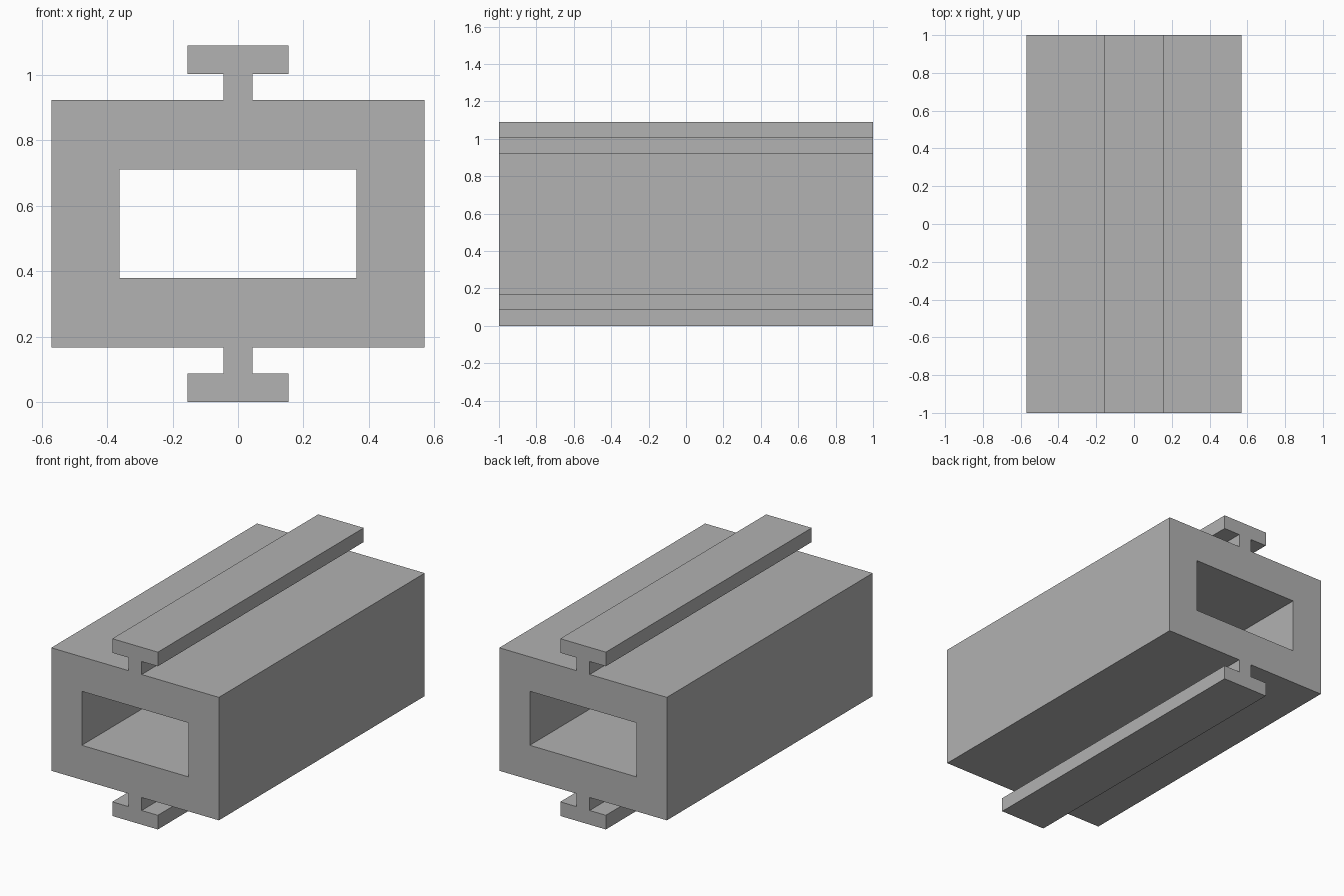
import bpy
import bmesh

if "Cube" in bpy.data.objects:
    bpy.data.objects.remove(bpy.data.objects["Cube"], do_unlink=True)

LENGTH = 2.0
MID_Z = 0.545

# Material
grey = bpy.data.materials.new("plain grey")
grey.use_nodes = True
colour = (0.445, 0.445, 0.445, 1)
grey.diffuse_color = colour
grey.node_tree.nodes["Principled BSDF"].inputs["Base Color"].default_value = colour


def mirrored(quarter):
    """Mirror a quarter outline (x, z) into a full closed loop."""
    half = quarter + [(x, -z) for x, z in reversed(quarter)]
    return half + [(-x, z) for x, z in reversed(half)]


# Quarter outlines: T-rail, stem and body outside, rectangular bore inside
outer = mirrored([(0.155, 0.545), (0.155, 0.458), (0.045, 0.458),
                  (0.045, 0.378), (0.57, 0.378)])
bore = mirrored([(0.362, 0.166)])

# Fill the cross-section, leaving the bore open, and extrude it along y
bm = bmesh.new()
for loop in (outer, bore):
    verts = [bm.verts.new((x, -LENGTH / 2, z + MID_Z)) for x, z in loop]
    for a, b in zip(verts, verts[1:] + verts[:1]):
        bm.edges.new((a, b))
bmesh.ops.triangle_fill(bm, edges=bm.edges[:], use_beauty=True)
result = bmesh.ops.extrude_face_region(bm, geom=bm.faces[:], use_keep_orig=True)
moved = [g for g in result["geom"] if isinstance(g, bmesh.types.BMVert)]
bmesh.ops.translate(bm, verts=moved, vec=(0, LENGTH, 0))
bmesh.ops.recalc_face_normals(bm, faces=bm.faces[:])

mesh = bpy.data.meshes.new("railed_box_tube")
bm.to_mesh(mesh)
bm.free()
mesh.materials.append(grey)
tube = bpy.data.objects.new("railed_box_tube", mesh)
bpy.context.collection.objects.link(tube)
